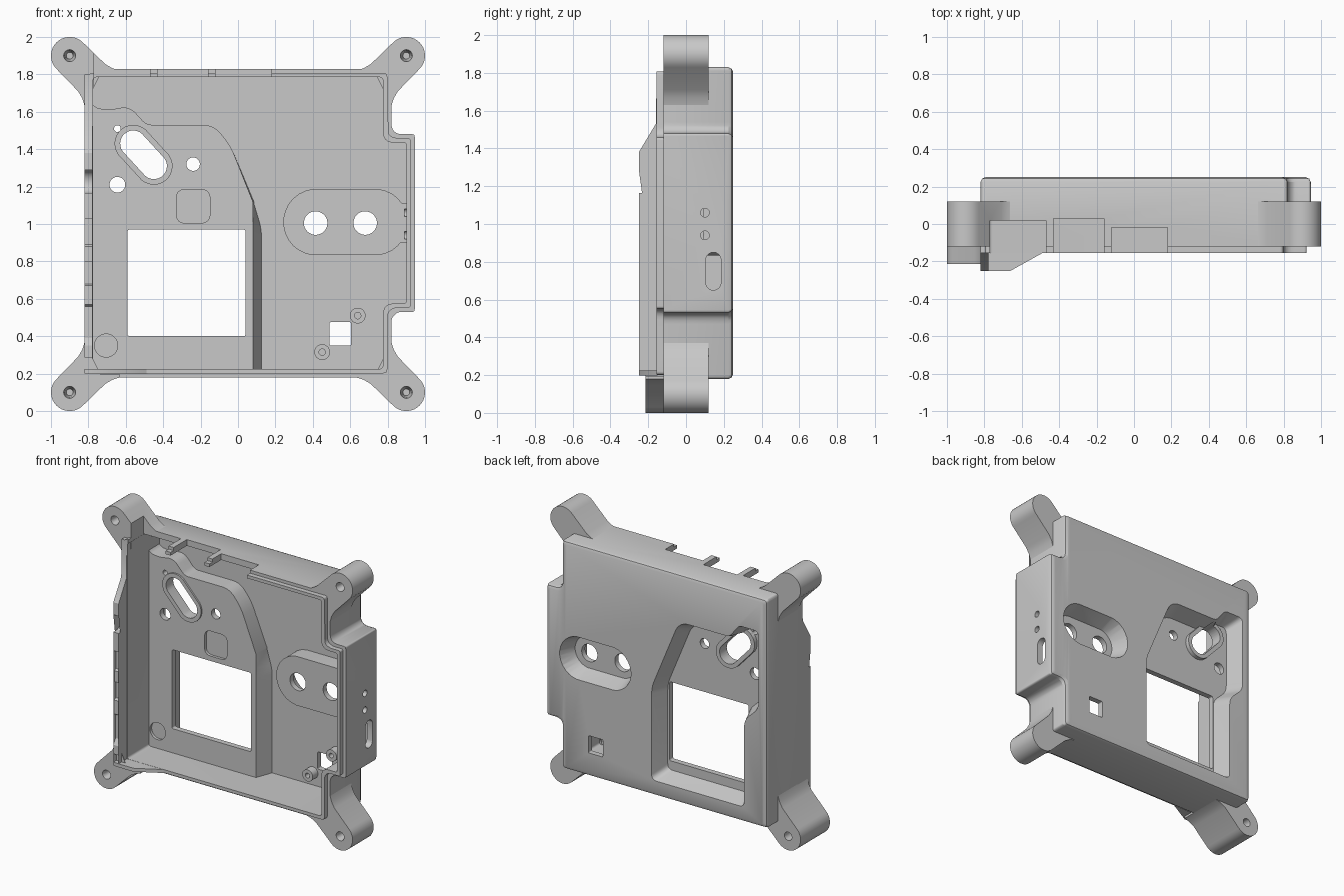
import bpy, bmesh, math
from mathutils import Vector

if "Cube" in bpy.data.objects:
    bpy.data.objects.remove(bpy.data.objects["Cube"])

grey = bpy.data.materials.new("casing grey")
grey.use_nodes = True
grey.diffuse_color = (0.58, 0.58, 0.58, 1)
grey.node_tree.nodes["Principled BSDF"].inputs["Base Color"].default_value = grey.diffuse_color


def outline(pts, inset=0.0, steps=6):
    """Inset a counter-clockwise polygon of (a, b, radius), then round its corners."""
    n = len(pts)
    p = [Vector(q[:2]) for q in pts]
    moved = []
    for i in range(n):
        e0 = (p[i] - p[i - 1]).normalized()
        e1 = (p[(i + 1) % n] - p[i]).normalized()
        n0, n1 = Vector((-e0.y, e0.x)), Vector((-e1.y, e1.x))
        moved.append(p[i] + (n0 + n1) * inset / (1 + n0.dot(n1)))
    out = []
    for i in range(n):
        c, r = moved[i], pts[i][2]
        if r == 0:
            out.append(c)
            continue
        a = c + (moved[i - 1] - c).normalized() * r
        b = c + (moved[(i + 1) % n] - c).normalized() * r
        for k in range(steps + 1):
            t = k / steps
            out.append(a * (1 - t) ** 2 + c * 2 * t * (1 - t) + b * t * t)
    return out


def rect(a0, b0, a1, b1, r=0.0):
    return outline([(a0, b0, r), (a1, b0, r), (a1, b1, r), (a0, b1, r)])


def capsule(a, b, r, n=14):
    """Round-ended slot from a to b; equal points give a circle."""
    a, b = Vector(a), Vector(b)
    d = b - a
    ang = math.atan2(d.y, d.x) if d.length else 0
    pts = []
    for c, start in ((b, ang - math.pi / 2), (a, ang + math.pi / 2)):
        for k in range(n):
            t = start + math.pi * (k + 0.5) / n
            pts.append(c + r * Vector((math.cos(t), math.sin(t))))
    return pts


def circle(x, z, r):
    return capsule((x, z), (x, z), r)


def loft(name, levels, axis="Y"):
    """Solid through matching outlines, each given as (depth, outline)."""
    place = {"X": lambda d, p: (d, p[0], p[1]),
             "Y": lambda d, p: (p[0], d, p[1])}[axis]
    bm = bmesh.new()
    rings = [[bm.verts.new(place(d, p)) for p in o] for d, o in levels]
    n = len(rings[0])
    bm.faces.new(rings[0])
    bm.faces.new(rings[-1])
    for r0, r1 in zip(rings, rings[1:]):
        for i in range(n):
            j = (i + 1) % n
            bm.faces.new((r0[i], r0[j], r1[j], r1[i]))
    bmesh.ops.triangulate(bm, faces=bm.faces)
    bmesh.ops.recalc_face_normals(bm, faces=bm.faces)
    if bm.calc_volume(signed=True) < 0:
        bmesh.ops.reverse_faces(bm, faces=bm.faces)
    me = bpy.data.meshes.new(name)
    bm.to_mesh(me)
    bm.free()
    me.materials.append(grey)
    ob = bpy.data.objects.new(name, me)
    bpy.context.collection.objects.link(ob)
    return ob


def prism(name, shape, d0, d1, axis="Y"):
    return loft(name, [(d0, shape), (d1, shape)], axis)


def volume(mesh):
    bm = bmesh.new()
    bm.from_mesh(mesh)
    v = bm.calc_volume(signed=True)
    bm.free()
    return v


def combine(target, tool, op="DIFFERENCE"):
    """Boolean that keeps the first solver result with a sensible volume."""
    before = volume(target.data)
    low, high = (.08, 1.0001) if op == "DIFFERENCE" else (.9999, 2)
    m = target.modifiers.new("cut", "BOOLEAN")
    m.operation, m.object = op, tool
    result = target.data
    for solver in ("EXACT", "MANIFOLD"):
        m.solver = solver
        graph = bpy.context.evaluated_depsgraph_get()
        mesh = bpy.data.meshes.new_from_object(target.evaluated_get(graph))
        if low * before < volume(mesh) < high * before:
            result = mesh
            break
    target.modifiers.remove(m)
    target.data = result
    bpy.data.objects.remove(tool)


def cut(target, shape, d0, d1, axis="Y"):
    combine(target, prism("cutter", shape, d0, d1, axis))


def add(target, shape, d0, d1):
    combine(target, prism("addition", shape, d0, d1), "UNION")


# Casing: tray with a side bulge, rounded back edge, stepped front lip
body = [(-.82, .18, .02), (.82, .18, .02), (.82, .53, .06), (.945, .53, .015),
        (.945, 1.48, .015), (.82, 1.48, .06), (.82, 1.83, .02), (-.82, 1.83, .02)]
back, floor, deck, pocket = .25, .21, .09, .13
casing = loft("casing", [(-.12, outline(body)), (back - .025, outline(body)),
                         (back - .008, outline(body, .008)), (back, outline(body, .025))])
add(casing, outline(body, .022), -.155, -.1)
cut(casing, outline(body, .045), -.5, floor)

# Raised decks inside the tray, the large one sloping on its lower right side
edge = [(-.04, 1.42, .06), (-.13, 1.53, .06), (-.49, 1.53, .03), (-.58, 1.63, .05),
        (-.69, 1.61, .03), (-.76, 1.62, .02), (-.80, 1.67, 0), (-.80, .2, 0)]
low = outline([(.13, .2, 0), (.13, .97, .04), (.085, 1.12, 0)] + edge)
high = outline([(.08, .2, 0), (.08, .97, .04), (.079, 1.12, 0)] + edge)
combine(casing, loft("addition", [(.222, low), (deck, high)]), "UNION")
add(casing, capsule((.42, 1.01), (.73, 1.01), .178), deck, .223)
add(casing, rect(.78, .9, .92, 1.11), deck + .001, .224)

# Pockets sunk into the back with sloping sides
big = [(-.64, .29, .04), (.10, .29, .04), (.10, .96, .05), (-.12, 1.49, .08),
       (-.52, 1.49, .03), (-.60, 1.59, .02), (-.755, 1.59, .04), (-.755, 1.03, .05),
       (-.64, .92, .05)]
combine(casing, loft("cutter", [(.295, outline(big, -.0164)), (pocket, outline(big, .045))]))
combine(casing, loft("cutter", [(.26, capsule((.42, 1.01), (.68, 1.01), .158)),
                                (pocket, capsule((.42, 1.01), (.68, 1.01), .115))]))

# Slot collar and screw bosses
slot = ((-.56, 1.43), (-.45, 1.31))
add(casing, capsule(*slot, .1), deck - .012, pocket + .03)
for x, z in ((.64, .51), (.45, .315)):
    add(casing, circle(x, z, .042), .15, .23)
    cut(casing, circle(x, z, .017), .1, .2)

# Openings through the back wall
openings = [capsule(*slot, .07), rect(-.59, .40, .04, .97, .012),
            rect(.49, .35, .605, .475, .008), circle(.415, 1.005, .063),
            circle(.68, 1.005, .063), circle(-.645, 1.21, .042),
            circle(-.24, 1.32, .036), circle(-.645, 1.51, .018)]
for shape in openings:
    cut(casing, shape, 0, .4)

# Shallow recesses on the deck
cut(casing, rect(-.33, 1.005, -.15, 1.185, .05), 0, deck + .02)
cut(casing, circle(-.705, .35, .062), 0, deck + .02)

# Small holes and a slot in the side bulge
for shape in (circle(.1, .94, .023), circle(.1, 1.06, .023),
              capsule((.145, .69), (.145, .81), .04)):
    cut(casing, shape, .89, 1.0, "X")

# Corner ears, mirrored about the centre, with blind screw holes
arm = [(.805, .63), (.82, .63), (.832, .67), (.855, .71)]
tip = [(.9 + .1 * math.cos(math.radians(a)), .9 + .1 * math.sin(math.radians(a)))
       for a in range(-45, 136, 10)]
ear_shape = arm + tip + [(b, a) for a, b in reversed(arm)] + [(.805, .805)]
ears = {}
for side, sx in (("left", 1), ("right", -1)):
    for level, sz in (("upper", 1), ("lower", -1)):
        front = -.215 if (sx, sz) == (-1, -1) else -.12
        ear = prism(f"{level}_{side}_ear", [(sx * a, 1 + sz * b) for a, b in ear_shape],
                    front, .12)
        x, z = sx * .9, 1 + sz * .9
        combine(ear, loft("cutter", [(front - .01, circle(x, z, .034)),
                                     (front + .03, circle(x, z, .026)),
                                     (front + .1, circle(x, z, .018))]))
        ears[sx, sz] = ear
cut(ears[-1, -1], circle(-.9, .1, .03), .03, .2)

# Notches in the top wall; the outermost also trims the ear beside it
for x0, x1, y in ((-.77, -.47, .02), (-.43, -.16, .03), (-.12, .18, -.02)):
    shape = rect(x0, 1.72, x1, 2.1)
    cut(casing, shape, -.4, y)
    if x0 < -.7:
        cut(ears[-1, 1], shape, -.4, y)

# Tall right wall with its notched front edge, drawn as (y, z)
wall = [(-.1, .2), (-.25, .2), (-.25, .225), (-.215, .225), (-.215, .285), (-.25, .285),
        (-.25, .35), (-.225, .39), (-.225, .56), (-.24, .57), (-.24, .67), (-.22, .68),
        (-.22, .8), (-.235, .8), (-.235, .88), (-.22, .89), (-.22, 1.03), (-.25, 1.03),
        (-.25, 1.165), (-.21, 1.165)]
notch = [(-.215 + .05 * math.cos(math.radians(a)), 1.225 + .06 * math.sin(math.radians(a)))
         for a in range(-75, 76, 15)]
wall += notch + [(-.21, 1.29), (-.25, 1.29), (-.25, 1.38), (-.16, 1.53), (-.155, 1.8), (-.1, 1.8)]
prism("right_wall_rim", wall, -.821, -.779, "X")

# Bottom wall rim that slopes down away from the tall wall
rim = [[(-.80, .199), (x, .199), (x, .224), (-.80, .224)] for x in (-.66, -.48)]
loft("bottom_wall_rim", [(-.25, rim[0]), (-.15, rim[1])])

# Smooth the round parts, keep hard edges crisp
for ob in bpy.context.collection.objects:
    if ob.type == "MESH" and grey.name in ob.data.materials:
        bpy.ops.object.select_all(action="DESELECT")
        ob.select_set(True)
        bpy.context.view_layer.objects.active = ob
        bpy.ops.object.shade_smooth_by_angle(angle=math.radians(30))
